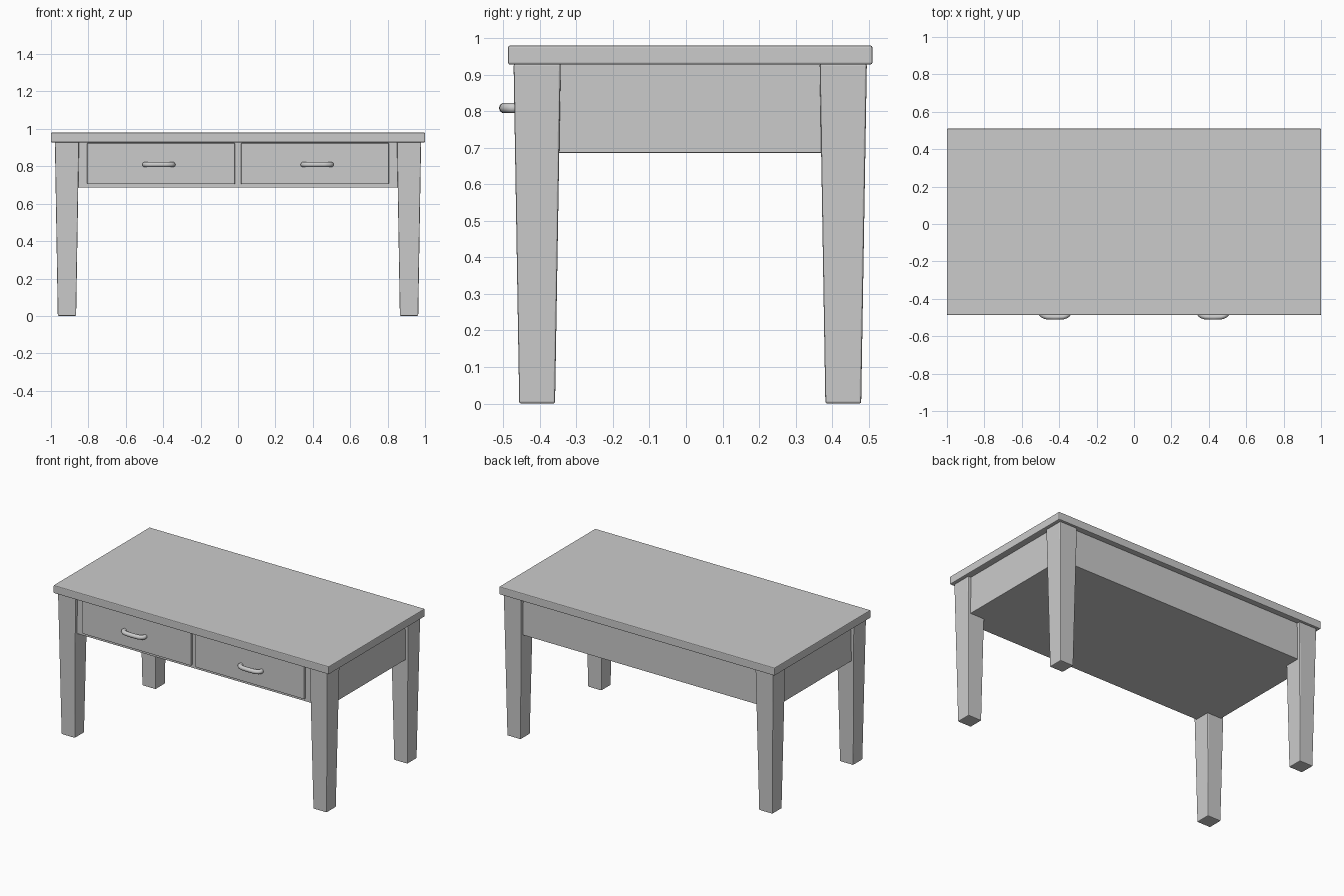
import bpy, bmesh
from mathutils import Vector

if "Cube" in bpy.data.objects:
    bpy.data.objects.remove(bpy.data.objects["Cube"])

CY = 0.0115  # the table body sits slightly back because the handles stick out


def bevel(ob, width):
    m = ob.modifiers.new("bevel", 'BEVEL')
    m.width = width
    m.segments = 2
    m.limit_method = 'ANGLE'


def make_box(name, lo, hi, width=0.004, foot=1.0):
    """Box from corner to corner; foot scales the bottom face for a taper."""
    lo, hi = Vector(lo), Vector(hi)
    bm = bmesh.new()
    bmesh.ops.create_cube(bm, size=1)
    c, s = (lo + hi) / 2, hi - lo
    for v in bm.verts:
        k = foot if v.co.z < 0 else 1
        v.co = Vector((c.x + v.co.x * s.x * k, c.y + v.co.y * s.y * k, c.z + v.co.z * s.z))
    me = bpy.data.meshes.new(name)
    bm.to_mesh(me)
    bm.free()
    ob = bpy.data.objects.new(name, me)
    bpy.context.collection.objects.link(ob)
    bevel(ob, width)
    return ob


def make_handle(name, x, y, z):
    """Bowed round pull swept along a smooth curve."""
    cu = bpy.data.curves.new(name, 'CURVE')
    cu.dimensions = '3D'
    cu.bevel_depth = 0.0145
    cu.bevel_resolution = 3
    cu.resolution_u = 5
    cu.use_fill_caps = True
    half = [(0.074, 0.0), (0.073, -0.014), (0.052, -0.029), (0.025, -0.0325)]
    pts = [(-a, b) for a, b in half] + half[::-1]
    sp = cu.splines.new('BEZIER')
    sp.bezier_points.add(len(pts) - 1)
    for p, (a, b) in zip(sp.bezier_points, pts):
        p.co = (x + a, y + b, z)
        p.handle_left_type = p.handle_right_type = 'AUTO'
    ob = bpy.data.objects.new(name, cu)
    bpy.context.collection.objects.link(ob)


# table top
make_box("table_top", (-1, -0.487, 0.928), (1, 0.51, 0.98), 0.005)

# apron case holding the drawers
make_box("apron_case", (-0.958, CY - 0.462, 0.686), (0.958, CY + 0.462, 0.93), 0.003)

# tapered legs
for sx, side in ((-1, "left"), (1, "right")):
    for sy, end in ((-1, "front"), (1, "back")):
        x, y, h = sx * 0.9145, CY + sy * 0.419, 0.0645
        make_box(f"{end}_{side}_leg", (x - h, y - h, 0), (x + h, y + h, 0.93), 0.005, 0.76)

    # drawer front and its handle
    a, b = sorted((sx * 0.0165, sx * 0.806))
    make_box(f"{side}_drawer_front", (a, -0.465, 0.705), (b, -0.43, 0.924), 0.003)
    make_handle(f"{side}_drawer_handle", sx * 0.423, -0.464, 0.809)
